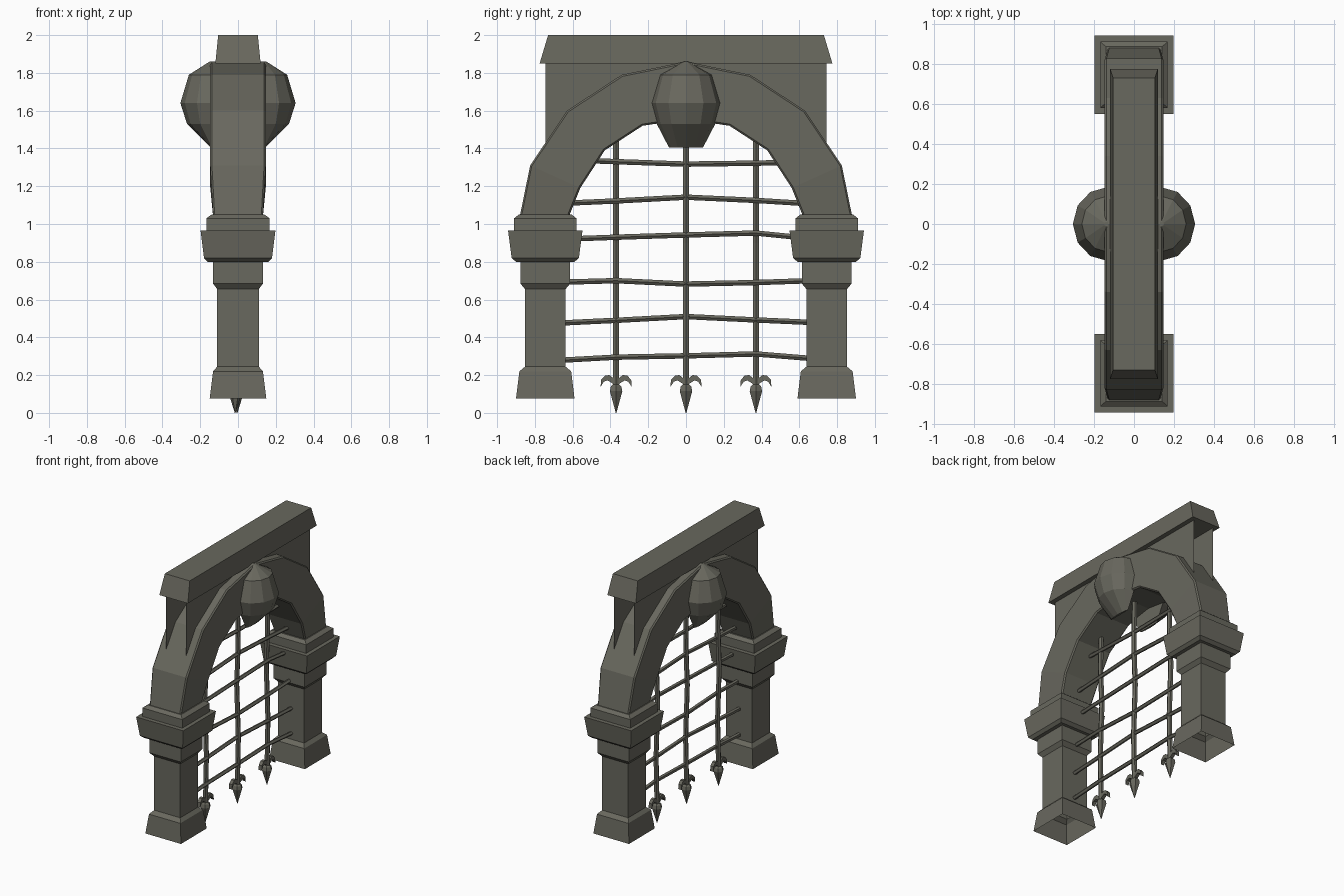
import bpy, bmesh, math
from mathutils import Vector

if "Cube" in bpy.data.objects:
    bpy.data.objects.remove(bpy.data.objects["Cube"])

stone = bpy.data.materials.new("weathered grey stone")
stone.diffuse_color = (0.14, 0.138, 0.112, 1)
stone.use_nodes = True
stone.node_tree.nodes["Principled BSDF"].inputs["Base Color"].default_value = stone.diffuse_color


def finish(name, bm, recalc=True):
    if recalc:
        bmesh.ops.recalc_face_normals(bm, faces=bm.faces)
    me = bpy.data.meshes.new(name)
    bm.to_mesh(me)
    bm.free()
    me.materials.append(stone)
    ob = bpy.data.objects.new(name, me)
    bpy.context.collection.objects.link(ob)
    return ob


def loft(bm, rings, cap_start=True, cap_end=True):
    """Skin a series of rings that have equal point counts."""
    vs = [[bm.verts.new(p) for p in r] for r in rings]
    n = len(vs[0])
    for a, b in zip(vs, vs[1:]):
        for i in range(n):
            j = (i + 1) % n
            bm.faces.new((a[i], a[j], b[j], b[i]))
    if cap_start:
        bm.faces.new(vs[0][::-1])
    if cap_end:
        bm.faces.new(vs[-1])


def rect(hx, hy, z, cy=0):
    return [(-hx, cy - hy, z), (hx, cy - hy, z), (hx, cy + hy, z), (-hx, cy + hy, z)]


def ring(centre, r, n, axis):
    """Regular polygon about the z or y axis."""
    c, out = Vector(centre), []
    for i in range(n):
        a = 2 * math.pi * i / n
        u, v = r * math.cos(a), r * math.sin(a)
        out.append(c + (Vector((u, v, 0)) if axis == "z" else Vector((u, 0, v))))
    return out


# Pillars: half thickness, half width, height; hollow underneath
pillar = [(.15, .155, .075), (.132, .137, .22), (.11, .107, .245), (.11, .107, .655),
          (.132, .132, .685), (.132, .132, .80), (.16, .155, .80), (.18, .178, .82),
          (.198, .197, .965), (.168, .165, .965), (.168, .165, 1.03), (.14, .14, 1.05)]
for side, s in (("left", -1), ("right", 1)):
    bm = bmesh.new()
    loft(bm, [rect(hx, hy, z, s * .745) for hx, hy, z in pillar], cap_start=False)
    finish(side + "_pillar", bm)

# Arch: matching outer and inner points, mirrored over the crown
outer = [(-.88, 1.04), (-.825, 1.31), (-.63, 1.60), (-.34, 1.79), (0, 1.86)]
inner = [(-.62, 1.04), (-.56, 1.19), (-.43, 1.39), (-.23, 1.52), (0, 1.555)]
depth = [.132, .147, .147, .147, .147]
half = list(zip(outer, inner, depth))
full = half + [((-o[0], o[1]), (-i[0], i[1]), d) for o, i, d in half[-2::-1]]
bm = bmesh.new()
loft(bm, [[(-d, *o), (d, *o), (d, *i), (-d, *i)] for o, i, d in full])
arch = finish("arch", bm)
bev = arch.modifiers.new("worn_edges", "BEVEL")
bev.width = .009
bev.segments = 1
bev.limit_method = "ANGLE"
bev.angle_limit = math.radians(60)

# Spandrel walls: thin sheets filling between arch and lintel, open at the ends
arch_mid = [((o[0] + i[0]) / 2, (o[1] + i[1]) / 2) for o, i, d in full[1:-1]]
bm = bmesh.new()
for x in (-.085, .085):
    line = [(-.745, 1.40)] + arch_mid + [(.745, 1.40)]
    low = [bm.verts.new((x, y, z)) for y, z in line]
    top = [bm.verts.new((x, y, 1.86)) for y, z in line]
    for k in range(len(line) - 1):
        f = [low[k], low[k + 1], top[k + 1], top[k]]
        bm.faces.new(f if x > 0 else f[::-1])
finish("spandrel_walls", bm, recalc=False)

# Lintel on top
bm = bmesh.new()
loft(bm, [rect(.12, .775, 1.85), rect(.105, .73, 2.0)])
finish("lintel", bm)

# Bulbous keystones on both faces: depth, half width, height
bulb = [(.015, .09, 1.405), (.14, .155, 1.53), (.175, .185, 1.64),
        (.13, .14, 1.79), (.02, .012, 1.86)]
for side, s in (("front", 1), ("back", -1)):
    bm = bmesh.new()
    rings = []
    for rx, ry, z in bulb:
        angles = [math.pi * (k / 6 - .5) for k in range(7)]
        rings.append([(s * (.13 + rx * math.cos(a)), ry * math.sin(a), z) for a in angles])
    loft(bm, rings)
    finish(side + "_keystone", bm)

# Upright grille bars with spear tips and hooks
hook = [(.01, .15), (.045, .172), (.065, .165), (.082, .138), (.08, .175),
        (.058, .198), (.035, .2), (.01, .18)]
for name, y, top, x0 in (("left", -.37, 1.5, -.015), ("middle", 0, 1.6, -.005),
                         ("right", .37, 1.5, -.015)):
    bm = bmesh.new()
    levels = [(.13, 0), (.5, .008), (.9, -.006), (1.2, .006), (top, 0)]
    loft(bm, [ring((x0 + dx, y, z), .019, 6, "z") for z, dx in levels])
    finish(name + "_upright_bar", bm)
    bm = bmesh.new()
    loft(bm, [ring((x0, y, z), r, 6, "z")
              for z, r in ((0, .002), (.115, .038), (.14, .032), (.15, .02))])
    finish(name + "_spear_tip", bm)
    bm = bmesh.new()
    for s in (-1, 1):
        loft(bm, [[(x0 + x, y + s * u, z) for u, z in hook] for x in (-.013, .013)])
    finish(name + "_hooks", bm)

# Slightly bent cross bars: heights at left end, left, middle, right, right end
cross = [(.64, .28, .295, .302, .312, .29), (.64, .477, .49, .51, .492, .48),
         (.66, .692, .70, .682, .69, .70), (.64, .92, .93, .942, .952, .925),
         (.64, 1.11, 1.122, 1.142, 1.125, 1.108), (.50, 1.335, 1.33, 1.317, 1.322, 1.325)]
for k, (w, *zs) in enumerate(cross):
    bm = bmesh.new()
    loft(bm, [ring((0, y, z), .015, 5, "y")
              for y, z in zip((-w, -.37, 0, .37, w), zs)])
    finish("cross_bar_%d" % (k + 1), bm)
